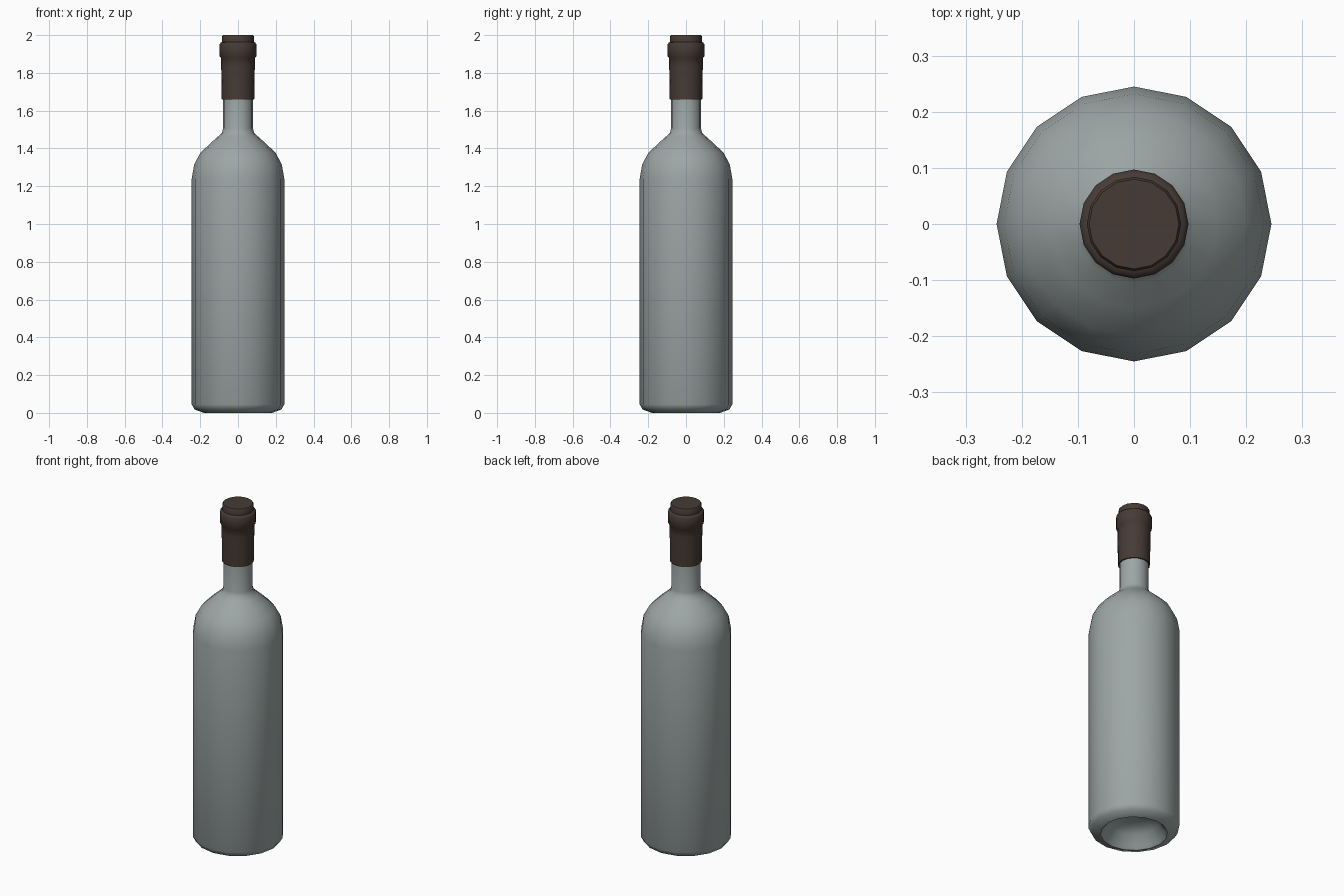
import bpy, bmesh, math

if "Cube" in bpy.data.objects:
    bpy.data.objects.remove(bpy.data.objects["Cube"])

SIDES = 16

def material(name, rgb):
    m = bpy.data.materials.new(name)
    m.diffuse_color = (*rgb, 1)
    m.use_nodes = True
    m.node_tree.nodes["Principled BSDF"].inputs["Base Color"].default_value = m.diffuse_color
    return m

def lathe(name, profile, mat):
    """Revolve (radius, z) points around z; radius 0 closes to a pole."""
    bm = bmesh.new()
    rings = []
    for r, z in profile:
        if r == 0:
            rings.append([bm.verts.new((0, 0, z))] * SIDES)
        else:
            rings.append([bm.verts.new((r * math.cos(2 * math.pi * i / SIDES),
                                        r * math.sin(2 * math.pi * i / SIDES), z))
                          for i in range(SIDES)])
    for a, b in zip(rings, rings[1:]):
        for i in range(SIDES):
            j = (i + 1) % SIDES
            bm.faces.new(list(dict.fromkeys((a[i], a[j], b[j], b[i]))))
    bmesh.ops.recalc_face_normals(bm, faces=bm.faces)
    me = bpy.data.meshes.new(name)
    bm.to_mesh(me)
    bm.free()
    me.materials.append(mat)
    ob = bpy.data.objects.new(name, me)
    bpy.context.collection.objects.link(ob)
    bpy.ops.object.select_all(action='DESELECT')
    ob.select_set(True)
    bpy.context.view_layer.objects.active = ob
    bpy.ops.object.shade_smooth_by_angle(angle=math.radians(42))
    return ob

glass = material("grey_green_glass", (0.34, 0.385, 0.38))
foil = material("dark_brown_foil", (0.062, 0.043, 0.036))

# Glass bottle: punt, foot, body, shoulder, neck
lathe("bottle", [
    (0, 0.10), (0.07, 0.095), (0.13, 0.07), (0.165, 0.015), (0.18, 0.0), (0.23, 0.018), (0.245, 0.045),
    (0.245, 1.24), (0.232, 1.315), (0.20, 1.375), (0.15, 1.424),
    (0.105, 1.464), (0.086, 1.482), (0.079, 1.505), (0.079, 1.70), (0, 1.70)], glass)

# Foil capsule with a raised lip ring
lathe("foil_capsule", [
    (0.078, 1.66), (0.086, 1.66), (0.089, 1.835), (0.090, 1.88), (0.097, 1.888),
    (0.097, 1.952), (0.092, 1.96), (0.084, 1.963), (0.084, 1.994), (0.080, 2.0), (0, 2.0)], foil)
